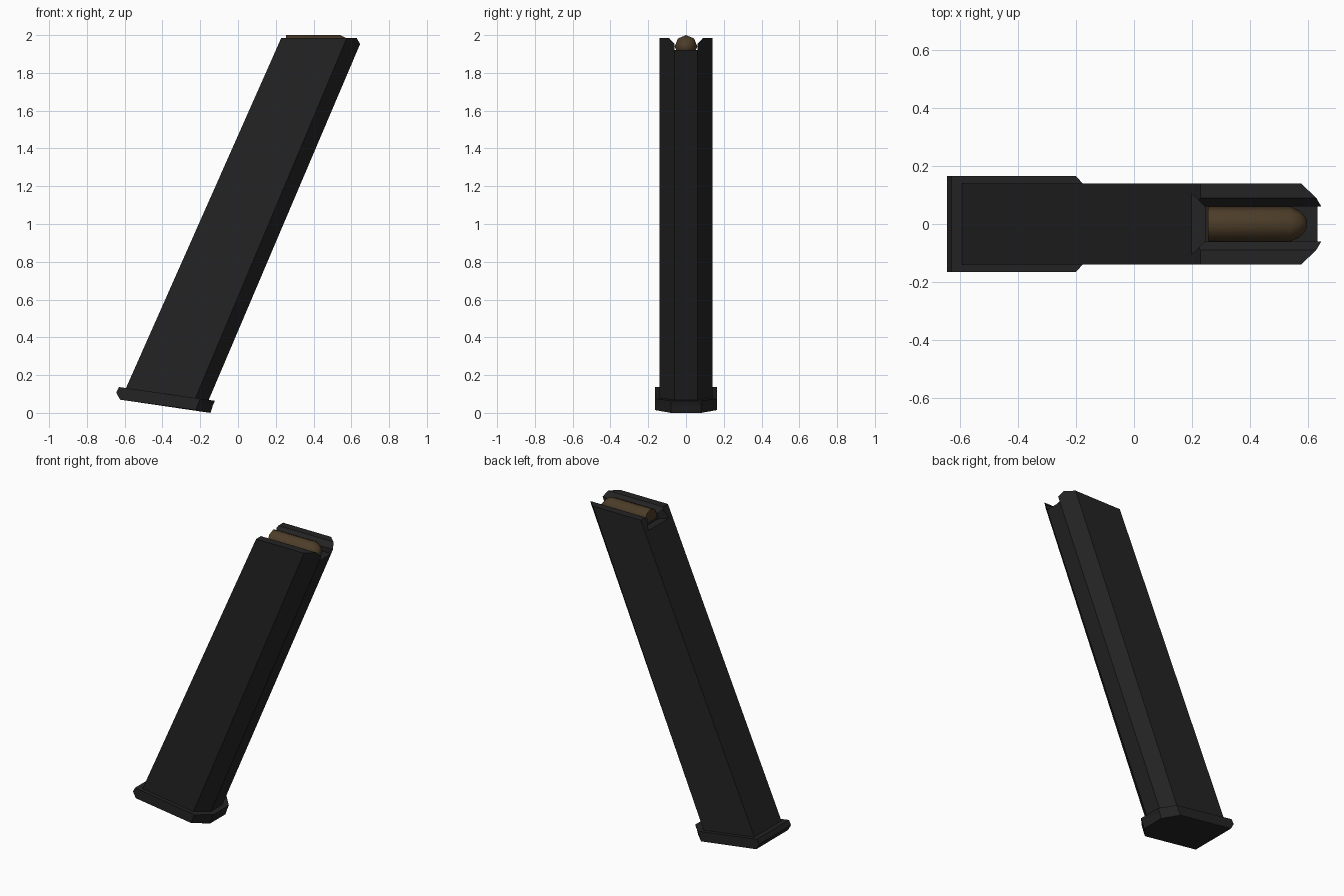
import bpy, bmesh, math

if "Cube" in bpy.data.objects:
    bpy.data.objects.remove(bpy.data.objects["Cube"])


def material(name, colour):
    m = bpy.data.materials.new(name)
    m.diffuse_color = (*colour, 1)
    m.use_nodes = True
    m.node_tree.nodes["Principled BSDF"].inputs["Base Color"].default_value = m.diffuse_color
    return m


BLACK = material("matte black", (0.017, 0.017, 0.017))
BRASS = material("dark brass", (0.075, 0.047, 0.022))


def loft(name, rings, mat):
    """Skin a stack of equal-length closed rings and cap both ends."""
    bm = bmesh.new()
    vs = [[bm.verts.new(p) for p in ring] for ring in rings]
    n = len(vs[0])
    for a, b in zip(vs, vs[1:]):
        for i in range(n):
            j = (i + 1) % n
            bm.faces.new((a[i], a[j], b[j], b[i]))
    bm.faces.new(vs[0])
    bm.faces.new(vs[-1])
    bmesh.ops.recalc_face_normals(bm, faces=bm.faces)
    me = bpy.data.meshes.new(name)
    bm.to_mesh(me)
    bm.free()
    ob = bpy.data.objects.new(name, me)
    bpy.context.collection.objects.link(ob)
    me.materials.append(mat)
    return ob


def mirrored(half):
    """Close a half outline across y = 0."""
    return half + [(x, -y, z) for x, y, z in reversed(half)]


# Slanted body: square at the rear, chamfered at the front
body = loft("magazine_body", [
    mirrored([(-0.607, 0.14, 0.10), (-0.235, 0.14, 0.055), (-0.165, 0.06, 0.045)]),
    mirrored([(0.229, 0.14, 1.985), (0.576, 0.14, 1.985), (0.66, 0.06, 1.985)]),
], BLACK)

# Tilted base plate with a bevelled rear edge
loft("base_plate", [
    mirrored([(-0.624, 0.165, 0.07), (-0.225, 0.165, 0.015), (-0.146, 0.08, 0.0)]),
    mirrored([(-0.645, 0.165, 0.108), (-0.21, 0.165, 0.05), (-0.133, 0.08, 0.04)]),
    mirrored([(-0.63, 0.165, 0.137), (-0.20, 0.165, 0.075), (-0.122, 0.08, 0.064)]),
], BLACK)

# Feed slot: open front and back, with sloped lips
slot = loft("slot_cutter", [
    mirrored([(x, 0.06, 1.92), (x, 0.06, 1.952), (x, 0.09, 1.985), (x, 0.09, 2.1)])
    for x in (0.05, 0.8)], BLACK)
# Flared notch at the rear of the slot
notch = loft("notch_cutter", [
    mirrored([(0.165, 0.14, z), (0.245, 0.059, z)]) for z in (1.914, 2.11)], BLACK)
for cutter in (slot, notch):
    mod = body.modifiers.new(cutter.name, 'BOOLEAN')
    mod.operation = 'DIFFERENCE'
    mod.solver = 'EXACT'
    mod.object = cutter
bpy.context.view_layer.update()
cut = bpy.data.meshes.new_from_object(body.evaluated_get(bpy.context.evaluated_depsgraph_get()))
body.modifiers.clear()
body.data = cut
for cutter in (slot, notch):
    bpy.data.objects.remove(cutter)

# Top cartridge: eight-sided with a rounded nose
profile = [(0.255, 0.06), (0.54, 0.06), (0.572, 0.045), (0.59, 0.026), (0.597, 0.008)]
round_ = loft("top_cartridge", [
    [(x, r * math.sin(k * math.pi / 4), 1.94 + r * math.cos(k * math.pi / 4)) for k in range(8)]
    for x, r in profile], BRASS)
bpy.context.view_layer.objects.active = round_
round_.select_set(True)
bpy.ops.object.shade_smooth_by_angle(angle=math.radians(50))
